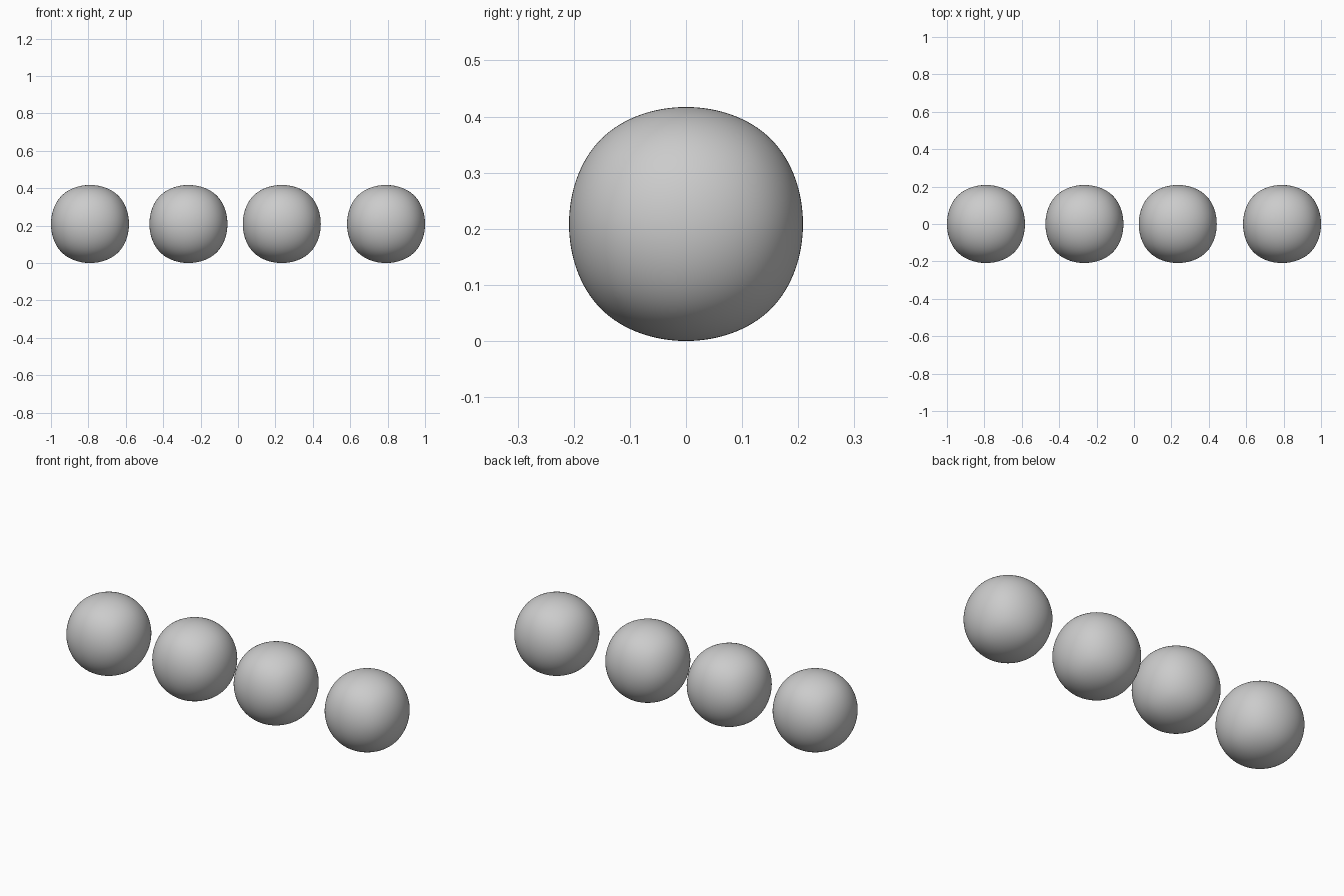
import bpy

if "Cube" in bpy.data.objects:
    bpy.data.objects.remove(bpy.data.objects["Cube"])

R = 0.2085                 # half width of each rounded block
CAGE = 2 * R / 0.8395      # cage size: a subdivided cube shrinks to about 84%


def rounded_block(name, x):
    bpy.ops.mesh.primitive_cube_add(size=CAGE, location=(x, 0, R))
    ob = bpy.context.object
    ob.name = name
    sub = ob.modifiers.new("Subdivision", 'SUBSURF')
    sub.levels = sub.render_levels = 5
    bpy.ops.object.shade_smooth()
    return ob


# Row of four cubes rounded by subdivision
for i, x in enumerate((-0.7915, -0.265, 0.234, 0.7915)):
    rounded_block(f"rounded_block_{i + 1}", x)
